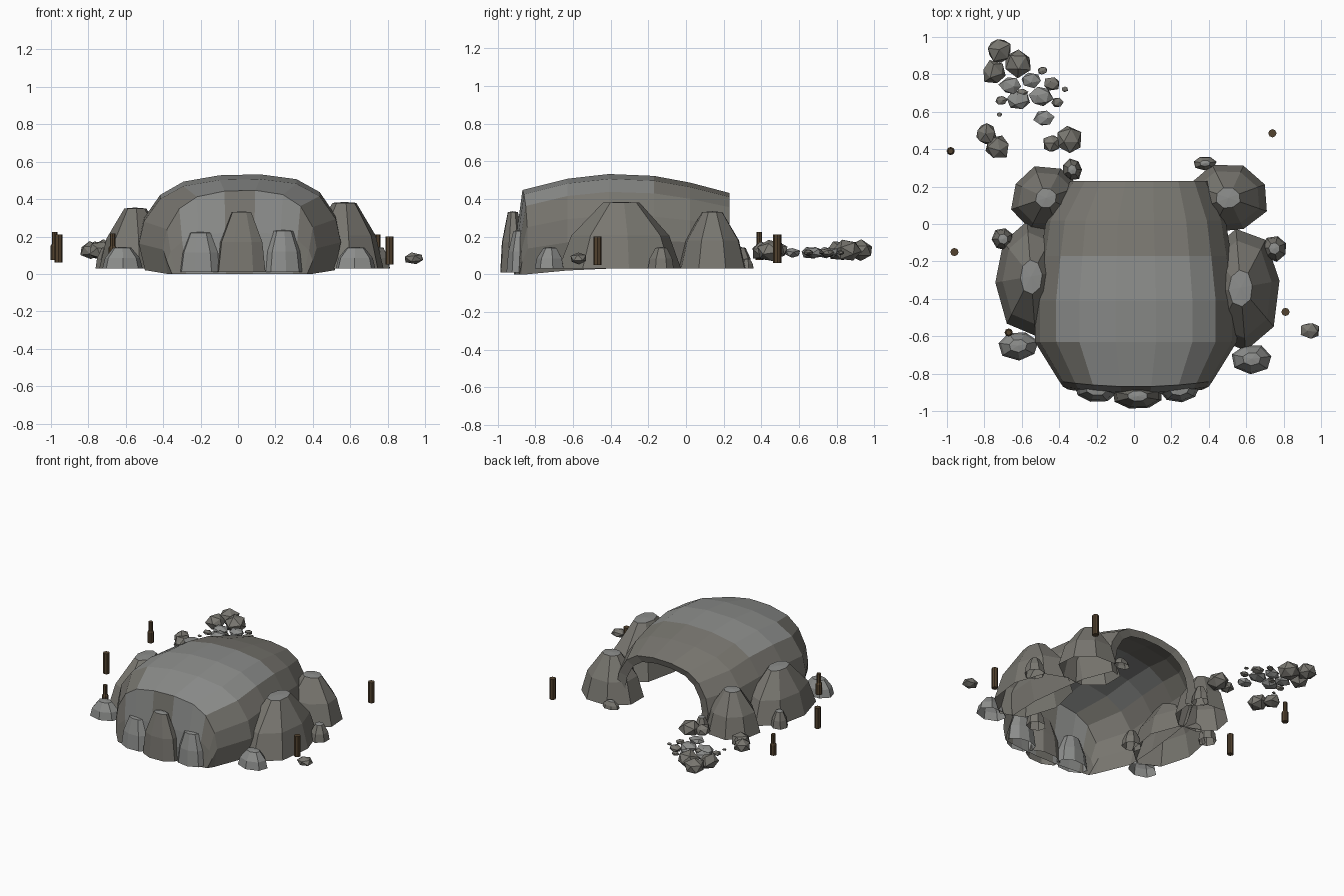
import bpy, bmesh, math, random
from mathutils import Vector, Matrix

random.seed(4)
if "Cube" in bpy.data.objects:
    bpy.data.objects.remove(bpy.data.objects["Cube"])


def material(name, color):
    m = bpy.data.materials.new(name)
    m.use_nodes = True
    m.diffuse_color = (*color, 1)
    bsdf = m.node_tree.nodes["Principled BSDF"]
    bsdf.inputs["Base Color"].default_value = (*color, 1)
    bsdf.inputs["Roughness"].default_value = 0.9
    return m


stone = material("warm grey stone", (0.19, 0.183, 0.162))
pale = material("pale grey stone", (0.265, 0.27, 0.262))
wood = material("dark wood", (0.085, 0.055, 0.028))


def finish(name, bm, *mats):
    bmesh.ops.recalc_face_normals(bm, faces=bm.faces)
    # open shells: make sure the crown faces upwards
    if max(bm.faces, key=lambda f: f.calc_center_median().z).normal.z < 0:
        bmesh.ops.reverse_faces(bm, faces=bm.faces)
    mesh = bpy.data.meshes.new(name)
    bm.to_mesh(mesh)
    bm.free()
    for m in mats:
        mesh.materials.append(m)
    ob = bpy.data.objects.new(name, mesh)
    bpy.context.collection.objects.link(ob)


def bridge(bm, a, b, closed=False):
    for i in range(len(a) if closed else len(a) - 1):
        j = (i + 1) % len(a)
        bm.faces.new((a[i], a[j], b[j], b[i]))


# Cave shell: one half arch profile, mirrored and lofted along y
half = [(0.94, 0), (1, 0.3), (0.95, 0.55), (0.79, 0.8), (0.56, 0.94), (0.2, 1)]
arch = half + [(-x, z) for x, z in reversed(half)]
# y, half width, height, foot height, centre x
stations = [(0.215, 0.31, 0.385, 0.03, 0.03), (0.23, 0.37, 0.43, 0.03, 0.03),
            (0.02, 0.48, 0.485, 0.03, 0.01), (-0.17, 0.51, 0.52, 0.03, 0.01),
            (-0.41, 0.54, 0.53, 0.03, 0.01), (-0.63, 0.54, 0.505, 0.02, 0.01),
            (-0.84, 0.41, 0.445, 0, 0.01)]
bm = bmesh.new()
rows = []
for y, w, h, foot, cx in stations:
    # the crown tilts slightly up towards the left
    rows.append([bm.verts.new((cx + w * x, y - 0.03 * (1 - x * x) * (y < -0.8),
                               foot + (h - foot) * z * (1 + 0.025 * x))) for x, z in arch])
# Closed front wall dropping from the last arch to a bulging foot
for drop, out in ((0.5, 0.03), (0, 0.045)):
    rows.append([bm.verts.new((v.co.x * (0.95 if drop else 0.88), v.co.y - out,
                               v.co.z * drop)) for v in rows[len(stations) - 1]])
for a, b in zip(rows, rows[1:]):
    bridge(bm, a, b)
bmesh.ops.dissolve_degenerate(bm, dist=0.001, edges=bm.edges)
# Paler crown and front strips
for f in bm.faces:
    c = f.calc_center_median()
    crown = -0.85 < c.y < -0.17 and c.z > 0.42
    strip = c.y < -0.85 and 0.08 < abs(c.x) < 0.3
    f.material_index = int(crown or strip)
finish("cave_shell", bm, stone, pale)


# Tapered boulders with a paler tip, hollow underneath like the shell
def boulder(name, x, y, rx, ry, top, base=0.03, tip=0.3, sides=8, waist=0.87, body=stone):
    bm = bmesh.new()
    turn = random.uniform(0, 0.5)
    wobble = [random.uniform(0.94, 1.05) for _ in range(sides)]
    rings = []
    for f, s in ((0, 1), (0.5, waist), (1, tip)):
        ring = []
        for i, k in enumerate(wobble):
            a = turn + math.tau * i / sides
            ring.append(bm.verts.new((x + rx * s * k * math.cos(a),
                                      y + ry * s * k * math.sin(a),
                                      base + (top - base) * f)))
        rings.append(ring)
    for a, b in zip(rings, rings[1:]):
        bridge(bm, a, b, True)
    peak = bm.verts.new((x, y, top + 0.005))
    for i in range(sides):
        bm.faces.new((rings[-1][i], rings[-1][(i + 1) % sides], peak)).material_index = 1
    finish(name, bm, body, pale)


boulder("left_side_boulder", 0.57, -0.34, 0.22, 0.33, 0.38, waist=0.8)
boulder("right_side_boulder", -0.55, -0.28, 0.2, 0.31, 0.35, waist=0.8)
boulder("left_entrance_boulder", 0.505, 0.14, 0.22, 0.19, 0.33, waist=0.8)
boulder("right_entrance_boulder", -0.47, 0.14, 0.19, 0.18, 0.32, waist=0.8)
boulder("front_center_boulder", 0.02, -0.92, 0.14, 0.07, 0.33, 0.01, 0.4)
boulder("front_left_boulder", 0.24, -0.88, 0.11, 0.075, 0.23, 0.01, 0.5, body=pale)
boulder("front_right_boulder", -0.2, -0.88, 0.12, 0.075, 0.22, 0.01, 0.5, body=pale)

footstones = [(-0.62, -0.65, 0.11, 0.08), (0.63, -0.72, 0.11, 0.08),
              (-0.7, -0.08, 0.06, 0.06), (0.75, -0.13, 0.07, 0.07),
              (-0.33, 0.29, 0.055, 0.06), (0.38, 0.325, 0.065, 0.04),
              (-0.36, -0.45, 0.07, 0.06), (0.3, -0.65, 0.07, 0.06)]
for i, (x, y, rx, ry) in enumerate(footstones):
    boulder(f"footstone_{i + 1}", x, y, rx, ry, 0.08 if i == 5 else 0.14, tip=0.45, sides=7,
            body=pale if i < 2 else stone)


# Loose rubble: squashed faceted stones
def rubble(name, x, y, r, z, flat, wide=1.0, mat=stone):
    bm = bmesh.new()
    bmesh.ops.create_icosphere(bm, subdivisions=1, radius=r)
    spin = Matrix.Rotation(random.uniform(0, 6), 3, "Z") @ Matrix.Rotation(random.uniform(0, 1), 3, "X")
    for v in bm.verts:
        p = spin @ v.co * random.uniform(0.92, 1.1)
        v.co = Vector((p.x * wide + x, p.y / wide + y, p.z * flat + z))
    finish(name, bm, mat)


big = [(-0.72, 0.93, 0.07), (-0.62, 0.86, 0.075), (-0.75, 0.81, 0.065),
       (-0.79, 0.48, 0.06), (-0.73, 0.41, 0.068), (-0.35, 0.45, 0.075), (-0.44, 0.43, 0.05)]
small = [(-0.66, 0.74, 0.055), (-0.55, 0.77, 0.05), (-0.44, 0.75, 0.043), (-0.49, 0.82, 0.025),
         (-0.37, 0.72, 0.016), (-0.41, 0.65, 0.03), (-0.5, 0.68, 0.06), (-0.62, 0.66, 0.06),
         (-0.71, 0.66, 0.03), (-0.72, 0.585, 0.014), (-0.48, 0.565, 0.05), (-0.6, 0.7, 0.03)]
for i, (x, y, r) in enumerate(big):
    rubble(f"large_rubble_{i + 1}", x, y, r, 0.125, 0.8)
for i, (x, y, r) in enumerate(small):
    rubble(f"small_rubble_{i + 1}", x, y, r, 0.115, 0.55, 1.12, pale if r > 0.045 else stone)
rubble("stray_rubble", 0.94, -0.57, 0.05, 0.083, 0.62, 1.1)


# Wooden posts; some narrow towards the top
def post(name, x, y, base, stepped):
    bm = bmesh.new()
    r = 0.022
    profile = [(r, 0), (r, 0.15)]
    if stepped:
        profile = [(r, 0), (r, 0.075), (0.015, 0.085), (0.015, 0.15)]
    rings = [[bm.verts.new((x + q * math.cos(math.tau * i / 8), y + q * math.sin(math.tau * i / 8),
                            base + z)) for i in range(8)] for q, z in profile]
    for a, b in zip(rings, rings[1:]):
        bridge(bm, a, b, True)
    bm.faces.new(rings[0])
    bm.faces.new(rings[-1])
    finish(name, bm, wood)


posts = [(-0.98, 0.39, 0.075, True), (-0.96, -0.15, 0.06, False), (-0.67, -0.58, 0.065, True),
         (0.81, -0.47, 0.05, False), (0.74, 0.485, 0.06, False)]
for i, p in enumerate(posts):
    post(f"wooden_post_{i + 1}", *p)
